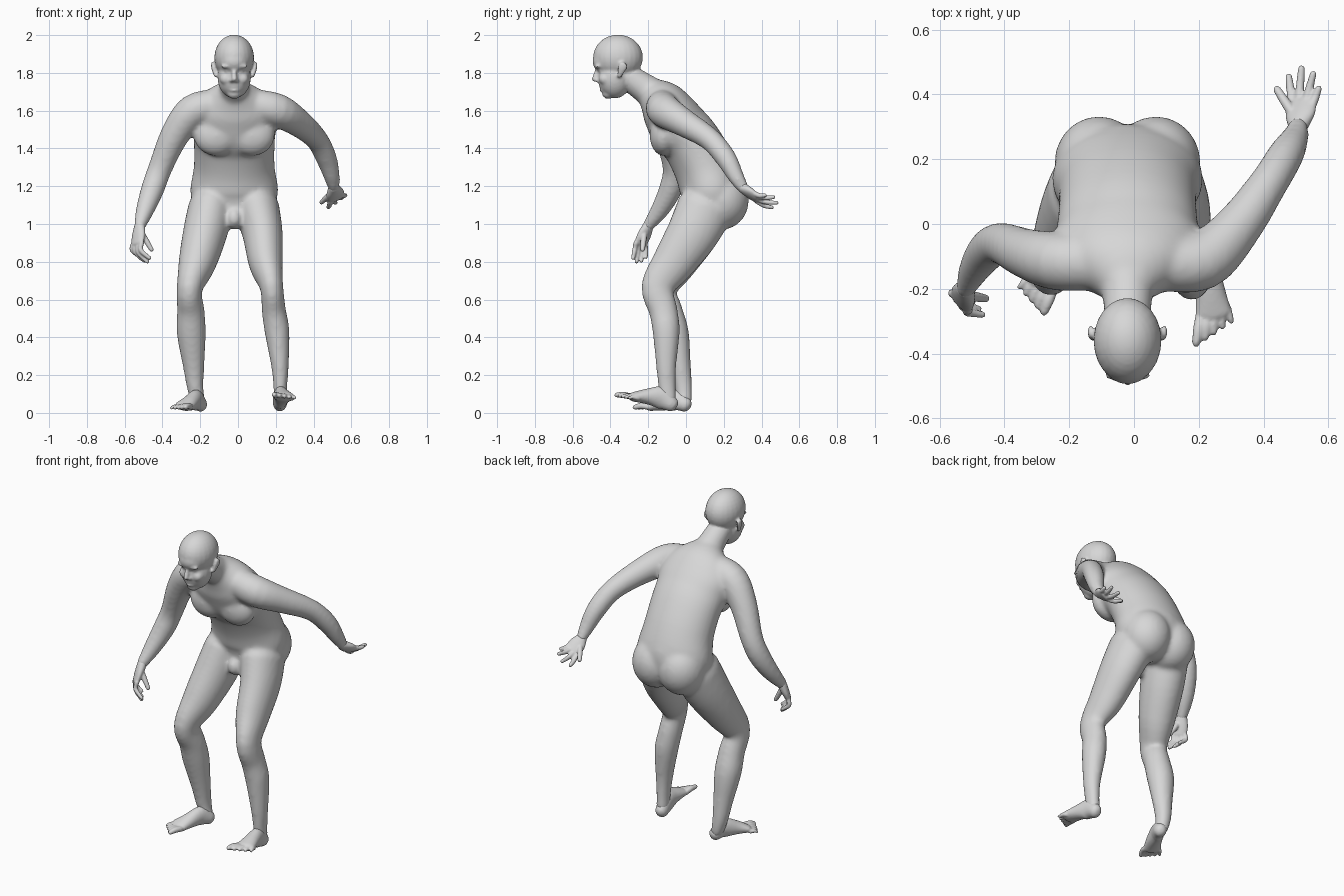
import bpy, bmesh, math
from mathutils import Vector, Matrix

if "Cube" in bpy.data.objects:
    bpy.data.objects.remove(bpy.data.objects["Cube"])

skin = bpy.data.materials.new("plain_grey")
skin.use_nodes = True
GREY = (0.68, 0.68, 0.68, 1)
skin.diffuse_color = GREY
skin.node_tree.nodes["Principled BSDF"].inputs["Base Color"].default_value = GREY

MID = -0.02     # x of the body's own centre plane


def spline(sections, steps=4):
    """Smooth a short list of sections with a Catmull-Rom curve."""
    rows = [Vector(s if len(s) == 5 else (*s, s[-1])) for s in sections]
    out = []
    for i in range(len(rows) - 1):
        p1, p2 = rows[i], rows[i + 1]
        p0, p3 = rows[max(i - 1, 0)], rows[min(i + 2, len(rows) - 1)]
        for k in range(steps):
            t = k / steps
            out.append(p1 + (p2 - p0) * (t / 2)
                       + (p0 * 2 - p1 * 5 + p2 * 4 - p3) * (t * t / 2)
                       + (p1 * 3 - p0 - p2 * 3 + p3) * (t ** 3 / 2))
    return out + [rows[-1]]


def tube(bm, sections, across=(1, 0, 0), cap=1.0, sides=24):
    """Loft ellipses (x, y, z, half width, half depth) with rounded ends."""
    rows = spline(sections)
    centres = [Vector(r[:3]) for r in rows]
    last = len(rows) - 1
    rings = []
    for i, row in enumerate(rows):
        along = (centres[min(i + 1, last)] - centres[max(i - 1, 0)]).normalized()
        side = Vector(across)
        side = (side - along * side.dot(along)).normalized()
        depth = along.cross(side)
        bulges = [0]
        if i == 0:
            bulges = [-0.95, -0.8, -0.5, 0]
        elif i == last:
            bulges = [0, 0.5, 0.8, 0.95]
        for k in bulges:
            centre = centres[i] + along * (k * cap * min(row[3], row[4]))
            scale = math.sqrt(1 - k * k)
            angles = [math.tau * j / sides for j in range(sides)]
            rings.append([bm.verts.new(centre + side * (math.cos(a) * row[3] * scale)
                                       + depth * (math.sin(a) * row[4] * scale))
                          for a in angles])
    for lower, upper in zip(rings, rings[1:]):
        for j in range(sides):
            n = (j + 1) % sides
            bm.faces.new((lower[j], lower[n], upper[n], upper[j]))
    bm.faces.new(rings[0][::-1])
    bm.faces.new(rings[-1])


def blob(bm, centre, radii):
    bmesh.ops.create_uvsphere(
        bm, u_segments=24, v_segments=16, radius=1,
        matrix=Matrix.Translation(centre) @ Matrix.Diagonal((*radii, 1)))


def pair(bm, offset, y, z, radii):
    for sign in (-1, 1):
        blob(bm, (MID + sign * offset, y, z), radii)


def finish(name, bm, voxel, smooth):
    """Fuse the overlapping volumes into one smooth skin."""
    bmesh.ops.recalc_face_normals(bm, faces=bm.faces)
    mesh = bpy.data.meshes.new(name)
    bm.to_mesh(mesh)
    bm.free()
    mesh.materials.append(skin)
    mesh.shade_smooth()
    obj = bpy.data.objects.new(name, mesh)
    bpy.context.collection.objects.link(obj)
    fuse = obj.modifiers.new("fuse", "REMESH")
    fuse.mode = "VOXEL"
    fuse.voxel_size = voxel
    fuse.use_smooth_shade = True
    relax = obj.modifiers.new("relax", "SMOOTH")
    relax.factor = 0.5
    relax.iterations = smooth


# Body: torso, neck, arms and legs fused together
body = bmesh.new()
tube(body, [(MID, -.2, 1.71, .09, .075), (MID, -.135, 1.65, .19, .122),
            (MID, -.08, 1.575, .23, .145), (MID, -.03, 1.5, .222, .158),
            (MID, .03, 1.43, .214, .158), (MID, .1, 1.3, .214, .165),
            (MID, .14, 1.17, .233, .17), (MID, .13, 1.06, .2, .14)], cap=0.4, sides=40)
tube(body, [(MID, -.15, 1.67, .09), (MID, -.22, 1.72, .078), (MID, -.31, 1.78, .07)])
pair(body, .095, -.118, 1.47, (.12, .075, .11))      # chest
pair(body, .088, .19, 1.125, (.138, .143, .155))     # buttocks
blob(body, (MID, .165, 1.19), (.19, .145, .17))      # lower back
blob(body, (MID, .02, 1.03), (.045, .065, .06))      # groin

# Right arm hangs forward, left arm reaches back
tube(body, [(-.12, -.12, 1.63, .085), (-.24, -.115, 1.595, .09),
            (-.335, -.09, 1.47, .077), (-.41, -.06, 1.3, .064),
            (-.45, -.08, 1.19, .062), (-.49, -.135, 1.08, .05),
            (-.52, -.2, .99, .032)], across=(0, 1, 0))
tube(body, [(.08, -.12, 1.63, .085), (.21, -.115, 1.6, .09),
            (.32, -.01, 1.535, .074), (.415, .125, 1.45, .06),
            (.467, .21, 1.35, .056), (.497, .265, 1.25, .043),
            (.507, .3, 1.195, .032)], across=(0, 0, 1))

# Legs, bent at the knee
tube(body, [(.1, .1, 1.08, .12, .15), (.13, .035, .95, .107, .138),
            (.148, -.07, .79, .09, .113), (.178, -.15, .665, .062, .088),
            (.19, -.12, .54, .064, .076), (.207, -.105, .43, .066, .072),
            (.222, -.105, .25, .047, .054), (.224, -.1, .14, .037, .047),
            (.223, -.092, .07, .035, .043)])
tube(body, [(-.145, .1, 1.08, .12, .15), (-.175, .035, .95, .117, .138),
            (-.217, -.06, .79, .099, .113), (-.257, -.135, .655, .068, .088),
            (-.25, -.095, .54, .073, .077), (-.247, -.06, .42, .077, .076),
            (-.235, -.03, .25, .057, .056), (-.227, -.014, .14, .045, .047),
            (-.212, -.008, .065, .036, .041)])
finish("body", body, 0.012, 10)

# Head with facial features
head = bmesh.new()
blob(head, (MID, -.36, 1.882), (.105, .132, .12))       # cranium
blob(head, (MID, -.405, 1.862), (.085, .09, .075))      # forehead
blob(head, (MID, -.377, 1.775), (.088, .09, .11))       # face
blob(head, (MID, -.412, 1.692), (.038, .032, .03))      # chin
tube(head, [(MID, -.27, 1.755, .07), (MID, -.33, 1.785, .07)])
pair(head, .035, -.466, 1.835, (.036, .018, .012))      # brows
pair(head, .034, -.448, 1.81, (.018, .014, .01))        # eyes
pair(head, .043, -.428, 1.768, (.034, .034, .032))      # cheeks
tube(head, [(MID, -.466, 1.825, .011), (MID, -.484, 1.768, .015)])
pair(head, .013, -.467, 1.76, (.013, .015, .011))       # nostrils
for lip_z in (1.707, 1.722):                            # lips
    blob(head, (MID, -.436, lip_z), (.029, .022, .009))
for sign in (-1, 1):                                    # ears
    x = MID + sign * .106
    tube(head, [(x - sign * .008, -.352, 1.785, .01, .014),
                (x + sign * .006, -.338, 1.825, .009, .024),
                (x + sign * .008, -.332, 1.848, .009, .02)])
finish("head", head, 0.007, 6)


def digit(bm, base, tip, radius, bend):
    middle = (base + tip) / 2 + Vector(bend)
    tube(bm, [(*base, radius), (*middle, radius), (*tip, radius * 0.8)],
         across=(.3, .5, .8), sides=12)


def hand(name, wrist, index, little, tips, thumb, bend):
    bm = bmesh.new()
    wrist, index, little = Vector(wrist), Vector(index), Vector(little)
    knuckles = (index + little) / 2
    width = (index - little).length / 2 + .01
    tube(bm, [(*wrist, .031, .027), (*wrist.lerp(knuckles, .5), width, .024),
              (*knuckles, width, .018)], across=index - little)
    for i, tip in enumerate(tips):
        digit(bm, index.lerp(little, i / 3), Vector(tip), .0132, bend)
    digit(bm, wrist.lerp(index, .3), Vector(thumb), .0155, (0, 0, 0))
    finish(name, bm, 0.005, 3)


hand("left_hand", (.507, .3, 1.192), (.488, .378, 1.118), (.55, .365, 1.16),
     [(.478, .455, 1.088), (.517, .48, 1.112), (.553, .463, 1.142), (.57, .418, 1.152)],
     (.442, .415, 1.115), (0, 0, -.006))
hand("right_hand", (-.52, -.2, .99), (-.51, -.265, .9), (-.555, -.215, .895),
     [(-.468, -.28, .82), (-.48, -.262, .8), (-.497, -.236, .805), (-.515, -.212, .825)],
     (-.458, -.23, .865), (-.025, 0, 0))


def foot(name, sections, inner, outer, big_tip, small_tip):
    bm = bmesh.new()
    tube(bm, sections)
    inner, outer = Vector(inner), Vector(outer)
    big_tip, small_tip = Vector(big_tip), Vector(small_tip)
    for i in range(5):
        digit(bm, inner.lerp(outer, i / 4), big_tip.lerp(small_tip, i / 4),
              .017 - .0014 * i, (0, 0, .005))
    finish(name, bm, 0.006, 3)


foot("left_foot", [(.222, -.08, .048, .037, .042), (.225, -.13, .08, .039, .06),
                   (.235, -.2, .087, .045, .043), (.245, -.275, .085, .056, .026)],
     (.205, -.29, .085), (.288, -.255, .076), (.192, -.366, .095), (.3, -.3, .08))
foot("right_foot", [(-.2, -.008, .046, .037, .041), (-.222, -.055, .068, .039, .056),
                    (-.255, -.13, .052, .045, .04), (-.285, -.18, .036, .053, .025)],
     (-.253, -.208, .034), (-.328, -.165, .03), (-.277, -.27, .03), (-.352, -.195, .026))
